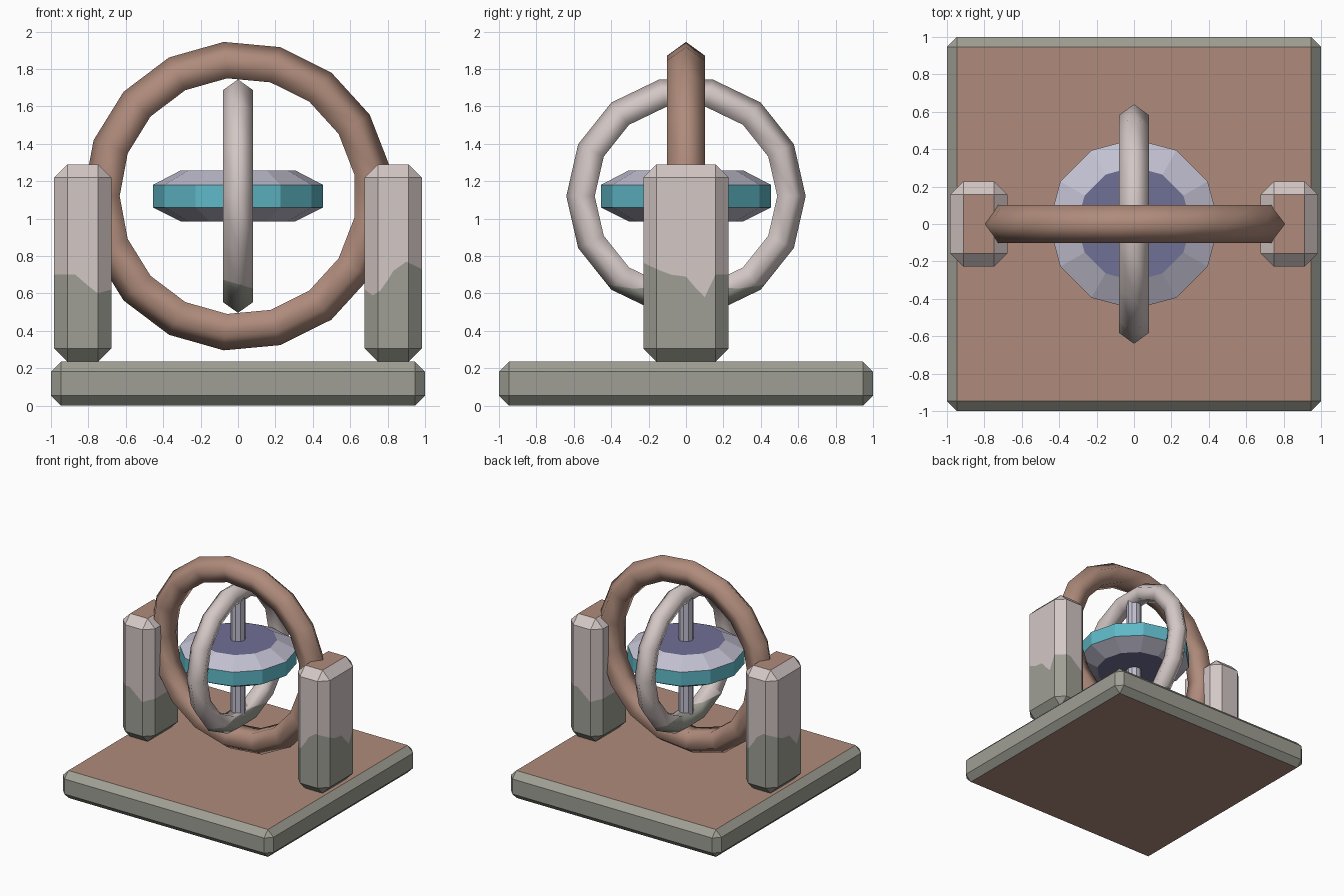
import bpy, bmesh, math
from mathutils import Vector, Matrix

if "Cube" in bpy.data.objects:
    bpy.data.objects.remove(bpy.data.objects["Cube"])


def mat(name, rgb):
    m = bpy.data.materials.new(name)
    lin = [((c / 255 + 0.055) / 1.055) ** 2.4 for c in rgb]
    m.diffuse_color = (*lin, 1)
    m.use_nodes = True
    m.node_tree.nodes["Principled BSDF"].inputs["Base Color"].default_value = m.diffuse_color
    return m


BROWN = mat("warm brown", (175, 139, 123))
GREY = mat("stone grey", (159, 159, 149))
PALE = mat("pale pink grey", (211, 199, 197))
TEAL = mat("teal", (95, 184, 199))
LAVENDER = mat("lavender", (194, 192, 209))
PURPLE = mat("dusky purple", (112, 112, 150))


def finish(name, bm, mats, rule=None, smooth=False):
    bmesh.ops.recalc_face_normals(bm, faces=bm.faces[:])
    for f in bm.faces:
        f.smooth = smooth
        f.material_index = rule(f) if rule else 0
    me = bpy.data.meshes.new(name)
    bm.to_mesh(me)
    bm.free()
    for m in mats:
        me.materials.append(m)
    ob = bpy.data.objects.new(name, me)
    bpy.context.collection.objects.link(ob)
    return ob


def chamfer_box(size, z0, bevel):
    bm = bmesh.new()
    bmesh.ops.create_cube(bm, size=1)
    bmesh.ops.scale(bm, vec=size, verts=bm.verts[:])
    bmesh.ops.translate(bm, vec=(0, 0, z0 + size[2] / 2), verts=bm.verts[:])
    bmesh.ops.bevel(bm, geom=bm.edges[:], offset=bevel, segments=1, affect='EDGES')
    bm.normal_update()
    return bm


def cut(bm, co, no):
    bmesh.ops.bisect_plane(bm, geom=bm.verts[:] + bm.edges[:] + bm.faces[:],
                           dist=1e-5, plane_co=co, plane_no=no)


def interp(table, t):
    if t <= table[0][0]:
        return table[0][1]
    for (a, va), (b, vb) in zip(table, table[1:]):
        if t <= b:
            return va + (vb - va) * (t - a) / (b - a)
    return table[-1][1]


# Base slab: grey chamfered rim, brown flat top and underside
finish("base", chamfer_box((2, 2, 0.235), 0, 0.053), [GREY, BROWN],
       lambda f: int(abs(f.normal.z) > 0.95))

# Pillars: wavy boundary between grey foot and pale upper part
FRONT = [(-.15, .62), (-.11, .59), (-.06, .62), (0, .72), (.07, .77), (.15, .73)]
BACK = [(-.15, .62), (-.08, .60), (-.03, .64), (.04, .70), (.15, .70)]
SIDE = [(-.155, .72), (-.08, .70), (0, .69), (.06, .62), (.1, .58), (.155, .63)]


def wave(co):
    if co.y < -0.15:
        return interp(FRONT, co.x)
    if co.y > 0.15:
        return interp(BACK, co.x)
    return interp(SIDE, co.y) if co.x > 0 else 0.62


def pillar_rule(f):
    if abs(f.normal.z) > 0.95:
        return 2
    return 0 if max(v.co.z for v in f.verts) < 1.0 else 1


for name, turn in (("right_pillar", 0), ("left_pillar", math.pi)):
    bm = chamfer_box((0.305, 0.455, 1.055), 0.235, 0.07)
    for x in (-.11, -.07, -.03, 0, .04, .07):
        cut(bm, (x, 0, 0), (1, 0, 0))
    for y in (-.08, 0, .06, .1):
        cut(bm, (0, y, 0), (0, 1, 0))
    cut(bm, (0, 0, 0.66), (0, 0, 1))
    for v in bm.verts:
        if abs(v.co.z - 0.66) < 1e-4:
            v.co.z = wave(v.co)
    bm.normal_update()
    bmesh.ops.transform(bm, verts=bm.verts[:],
                        matrix=Matrix.Rotation(turn, 4, 'Z') @ Matrix.Translation((0.83, 0, 0)))
    finish(name, bm, [GREY, PALE, BROWN], pillar_rule)

# Gimbal rings: pentagonal tubes swept round a circle
CENTRE = Vector((0, 0, 1.12))


def ring(major, minor, n, start, axis):
    bm = bmesh.new()
    loops = []
    for i in range(n):
        a = start + math.tau * i / n
        out = axis * math.cos(a) + Vector((0, 0, math.sin(a)))
        side = axis.cross(Vector((0, 0, 1)))
        loops.append([bm.verts.new(CENTRE + out * (major + minor * math.cos(b)) + side * minor * math.sin(b))
                      for b in (math.tau * j / 5 for j in range(5))])
    for i in range(n):
        p, q = loops[i], loops[(i + 1) % n]
        for j in range(5):
            k = (j + 1) % 5
            bm.faces.new((p[j], p[k], q[k], q[j]))
    return bm


finish("outer_ring", ring(0.72, 0.108, 17, math.pi, Vector((1, 0, 0))), [BROWN], smooth=True)
bm = ring(0.556, 0.084, 14, 0, Vector((0, 1, 0)))
cut(bm, (0, 0, 0.65), (0.3, 0, 1))
finish("inner_ring", bm, [PALE, GREY],
       lambda f: int(f.calc_center_median().z + 0.3 * f.calc_center_median().x < 0.65), smooth=True)


# Rotor and axle: lathed profiles
def lathe(profile, n):
    bm = bmesh.new()
    loops = [[bm.verts.new((r * math.cos(math.tau * i / n), r * math.sin(math.tau * i / n), z))
              for i in range(n)] for r, z in profile]
    for p, q in zip(loops, loops[1:]):
        for i in range(n):
            k = (i + 1) % n
            bm.faces.new((p[i], p[k], q[k], q[i]))
    bm.faces.new(loops[0])
    bm.faces.new(loops[-1])
    bm.normal_update()
    return bm


def rotor_rule(f):
    nz = abs(f.normal.z)
    return 2 if nz > 0.97 else 0 if nz < 0.1 else 1


finish("rotor", lathe([(0.305, 0.985), (0.455, 1.06), (0.455, 1.18), (0.305, 1.258)], 12),
       [TEAL, LAVENDER, PURPLE], rotor_rule)
finish("axle", lathe([(0.06, 0.56), (0.06, 1.68)], 10), [LAVENDER], smooth=False)
